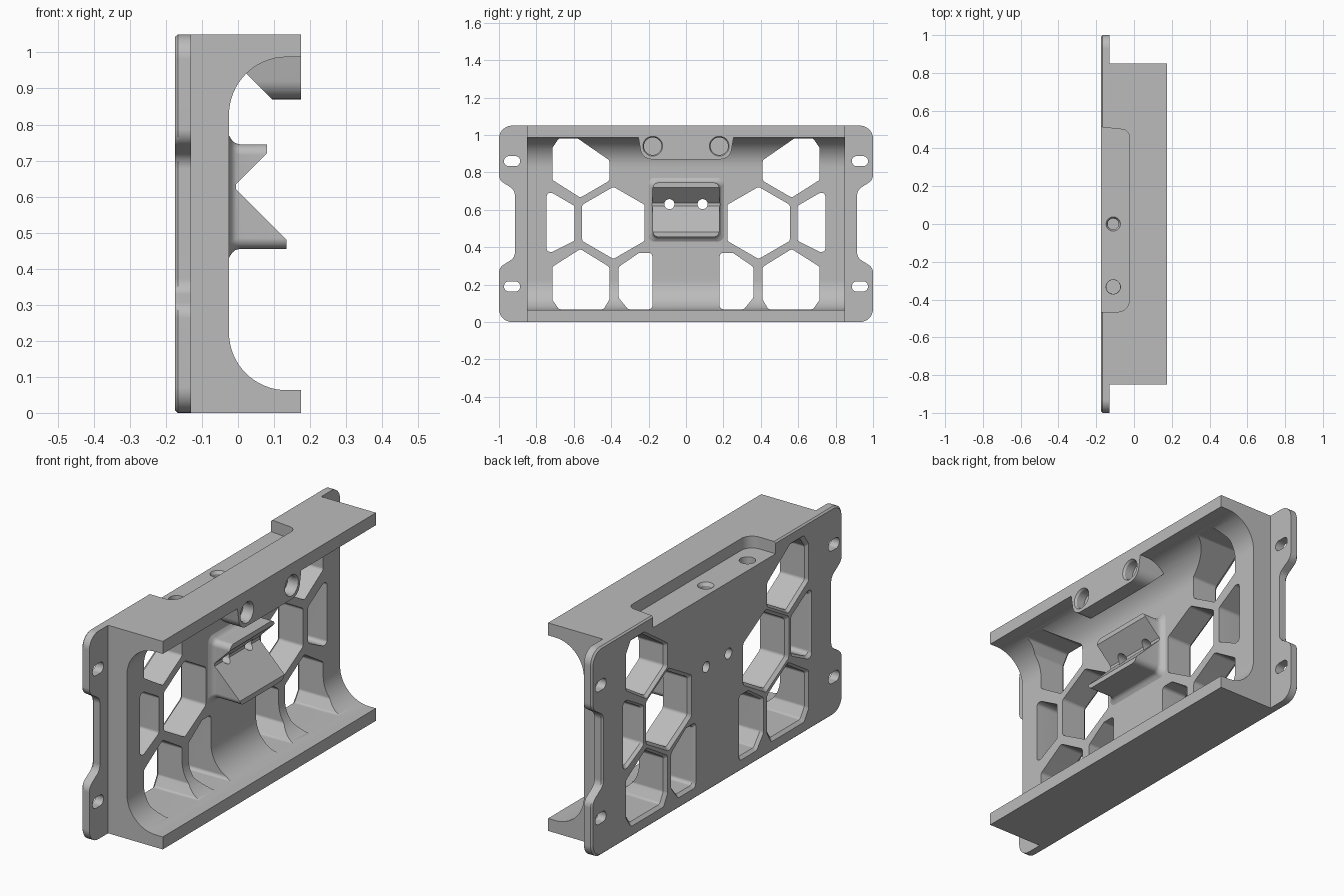
import bpy, bmesh, math
from mathutils import Vector

cube = bpy.data.objects.get("Cube")
if cube:
    bpy.data.objects.remove(cube, do_unlink=True)

grey = bpy.data.materials.new("matte grey")
grey.use_nodes = True
grey.diffuse_color = (0.5, 0.5, 0.5, 1)
grey.node_tree.nodes["Principled BSDF"].inputs["Base Color"].default_value = (0.5, 0.5, 0.5, 1)

AXES = {"x": lambda p, a, b: (p, a, b),
        "y": lambda p, a, b: (a, p, b),
        "z": lambda p, a, b: (a, b, p)}


def rounded(points, radius=0.0, steps=8):
    """Outline with rounded corners; a point may carry its own radius."""
    out = []
    for i, p in enumerate(points):
        r = p[2] if len(p) > 2 else radius
        here = Vector(p[:2])
        if r <= 0:
            out.append(here)
            continue
        d1 = (Vector(points[i - 1][:2]) - here).normalized()
        d2 = (Vector(points[(i + 1) % len(points)][:2]) - here).normalized()
        half = d1.angle(d2) / 2
        reach = r / math.tan(half)
        centre = here + (d1 + d2).normalized() * (r / math.sin(half))
        s, e = here + d1 * reach - centre, here + d2 * reach - centre
        phi = math.pi - 2 * half
        for k in range(steps + 1):
            t = k / steps
            out.append(centre + (s * math.sin((1 - t) * phi) + e * math.sin(t * phi)) / math.sin(phi))
    return out


def box(a, b, r):
    return rounded([(a[0], a[1]), (b[0], a[1]), (b[0], b[1]), (a[0], b[1])], r)


def circle(a, b, r, n=32):
    return [Vector((a + r * math.cos(i * math.tau / n), b + r * math.sin(i * math.tau / n))) for i in range(n)]


def scaled(points, fa, fb=None):
    """Grow or shrink an outline about the middle of its bounds."""
    fb = fb or fa
    mid = [(min(p[i] for p in points) + max(p[i] for p in points)) / 2 for i in (0, 1)]
    return [Vector((mid[0] + (p[0] - mid[0]) * fa, mid[1] + (p[1] - mid[1]) * fb)) for p in points]


def loft(name, axis, rings, clip=None):
    """Solid through (position, outline) rings, optionally cut by a plane."""
    bm = bmesh.new()
    loops = [[bm.verts.new(AXES[axis](pos, p[0], p[1])) for p in pts] for pos, pts in rings]
    n = len(loops[0])
    for low, high in zip(loops, loops[1:]):
        for i in range(n):
            bm.faces.new((low[i], low[(i + 1) % n], high[(i + 1) % n], high[i]))
    bm.faces.new(loops[0])
    bm.faces.new(loops[-1])
    if clip:
        cut = bmesh.ops.bisect_plane(bm, geom=bm.verts[:] + bm.edges[:] + bm.faces[:],
                                     plane_co=clip[0], plane_no=clip[1], clear_outer=True)
        edges = [g for g in cut["geom_cut"] if isinstance(g, bmesh.types.BMEdge)]
        bmesh.ops.contextual_create(bm, geom=edges)
    bmesh.ops.recalc_face_normals(bm, faces=bm.faces)
    mesh = bpy.data.meshes.new(name)
    bm.to_mesh(mesh)
    bm.free()
    mesh.materials.append(grey)
    obj = bpy.data.objects.new(name, mesh)
    bpy.context.collection.objects.link(obj)
    return obj


def prism(name, axis, start, end, points):
    return loft(name, axis, [(start, points), (end, points)])


def combine(target, other, operation):
    mod = target.modifiers.new(operation.lower(), "BOOLEAN")
    mod.object, mod.operation, mod.solver = other, operation, "EXACT"
    bpy.context.view_layer.objects.active = target
    bpy.ops.object.modifier_apply(modifier=mod.name)
    bpy.data.objects.remove(other, do_unlink=True)


# channel body: open trough with rounded inner corners
channel = rounded([(-0.15, 0), (0.175, 0), (0.175, 0.063), (-0.025, 0.063, 0.16),
                   (-0.025, 0.987, 0.16), (0.175, 0.987), (0.175, 1.05), (-0.15, 1.05)], 0, 16)
bracket = prism("wall_bracket", "y", -0.85, 0.85, channel)

# back plate with four mounting tabs
side = [(1, 0, 0.07), (1, 0.29, 0.05), (0.915, 0.345, 0.05),
        (0.915, 0.705, 0.05), (1, 0.76, 0.05), (1, 1.05, 0.07)]
outline = rounded(side + [(-y, z, r) for y, z, r in reversed(side)])
plate = loft("back_plate", "x", [(-0.175, scaled(outline, 0.992, 0.986)),
                                 (-0.167, outline), (-0.13, outline)])
combine(bracket, plate, "UNION")

# boss under the top lip, chamfered behind
boss_shape = rounded([(-0.26, 1.02), (-0.235, 0.87, 0.06), (0.235, 0.87, 0.06), (0.26, 1.02)])
boss = loft("lip_boss", "x", [(-0.02, boss_shape), (0.175, boss_shape)],
            clip=((0.095, 0, 0.87), (-1, 0, -1)))
combine(bracket, boss, "UNION")

# clip block with a flared foot and a V groove
block_shape = box((-0.178, 0.455), (0.178, 0.745), 0.03)
clip_block = loft("clip_block", "x", [(-0.04, scaled(block_shape, 1.14, 1.17)),
                                      (-0.025, scaled(block_shape, 1.14, 1.17)),
                                      (-0.017, scaled(block_shape, 1.06, 1.08)),
                                      (-0.008, scaled(block_shape, 1.02, 1.025)),
                                      (0.005, block_shape), (0.135, block_shape)])
groove = prism("groove_cutter", "y", -0.4, 0.4,
               [(0.3, 0.9), (0.08, 0.9), (0.08, 0.72), (-0.005, 0.635),
                (-0.005, 0.62), (0.135, 0.48), (0.3, 0.48)])
combine(clip_block, groove, "DIFFERENCE")
combine(bracket, clip_block, "UNION")

# honeycomb openings, mirrored to both sides
openings = [
    [(0.388 + 0.193 * math.sin(i * math.pi / 3), 0.53 + 0.193 * math.cos(i * math.pi / 3)) for i in range(6)],
    [(0.715, 0.76), (0.565, 0.665), (0.41, 0.755), (0.41, 0.865), (0.58, 0.982), (0.68, 0.982), (0.715, 0.93)],
    [(0.715, 0.295), (0.565, 0.39), (0.41, 0.295), (0.41, 0.12), (0.44, 0.068), (0.68, 0.068), (0.715, 0.12)],
    [(0.36, 0.295), (0.25, 0.37), (0.18, 0.37), (0.18, 0.068), (0.31, 0.068), (0.36, 0.13)],
    [(0.745, 0.69), (0.715, 0.69), (0.595, 0.62), (0.595, 0.435), (0.715, 0.375), (0.745, 0.375)],
]
for sign in (1, -1):
    for shape in openings:
        hole = rounded([(sign * y, z) for y, z in shape], 0.018, 4)
        wide = scaled(hole, 1.09)
        combine(bracket, loft("opening_cutter", "x", [(-0.2, wide), (-0.175, wide), (-0.16, hole), (0.3, hole)]),
                "DIFFERENCE")
    # screw slots in the tabs
    for z in (0.19, 0.86):
        y = sign * 0.93
        slot = box((y - 0.043, z - 0.027), (y + 0.043, z + 0.027), 0.026)
        combine(bracket, prism("slot_cutter", "x", -0.3, 0, slot), "DIFFERENCE")
    # screw holes through the clip and round seats in the boss
    combine(bracket, prism("screw_cutter", "x", -0.3, 0.3, circle(sign * 0.089, 0.63, 0.027)), "DIFFERENCE")
    y = sign * 0.178
    combine(bracket, loft("seat_cutter", "x", [(0.12, circle(y, 0.94, 0.047)), (0.165, circle(y, 0.94, 0.047)),
                                               (0.175, circle(y, 0.94, 0.053)), (0.2, circle(y, 0.94, 0.053))]),
            "DIFFERENCE")

# top pocket with two drilled holes
pocket = rounded([(-0.25, 0.521), (-0.025, 0.497, 0.04), (-0.025, -0.465, 0.06), (-0.25, -0.465)])
combine(bracket, prism("pocket_cutter", "z", 0.99, 1.2, pocket), "DIFFERENCE")
for y, inner in ((0, 0.029), (-0.333, 0.037)):
    combine(bracket, loft("drill_cutter", "z", [(0.82, circle(-0.11, y, inner)), (0.975, circle(-0.11, y, inner)),
                                                (0.99, circle(-0.11, y, 0.038)), (1.1, circle(-0.11, y, 0.038))]),
            "DIFFERENCE")

# shading
bpy.ops.object.select_all(action="DESELECT")
bracket.select_set(True)
bpy.context.view_layer.objects.active = bracket
bpy.ops.object.shade_smooth_by_angle(angle=math.radians(30))
normals = bracket.modifiers.new("even shading", "WEIGHTED_NORMAL")
normals.keep_sharp = True
